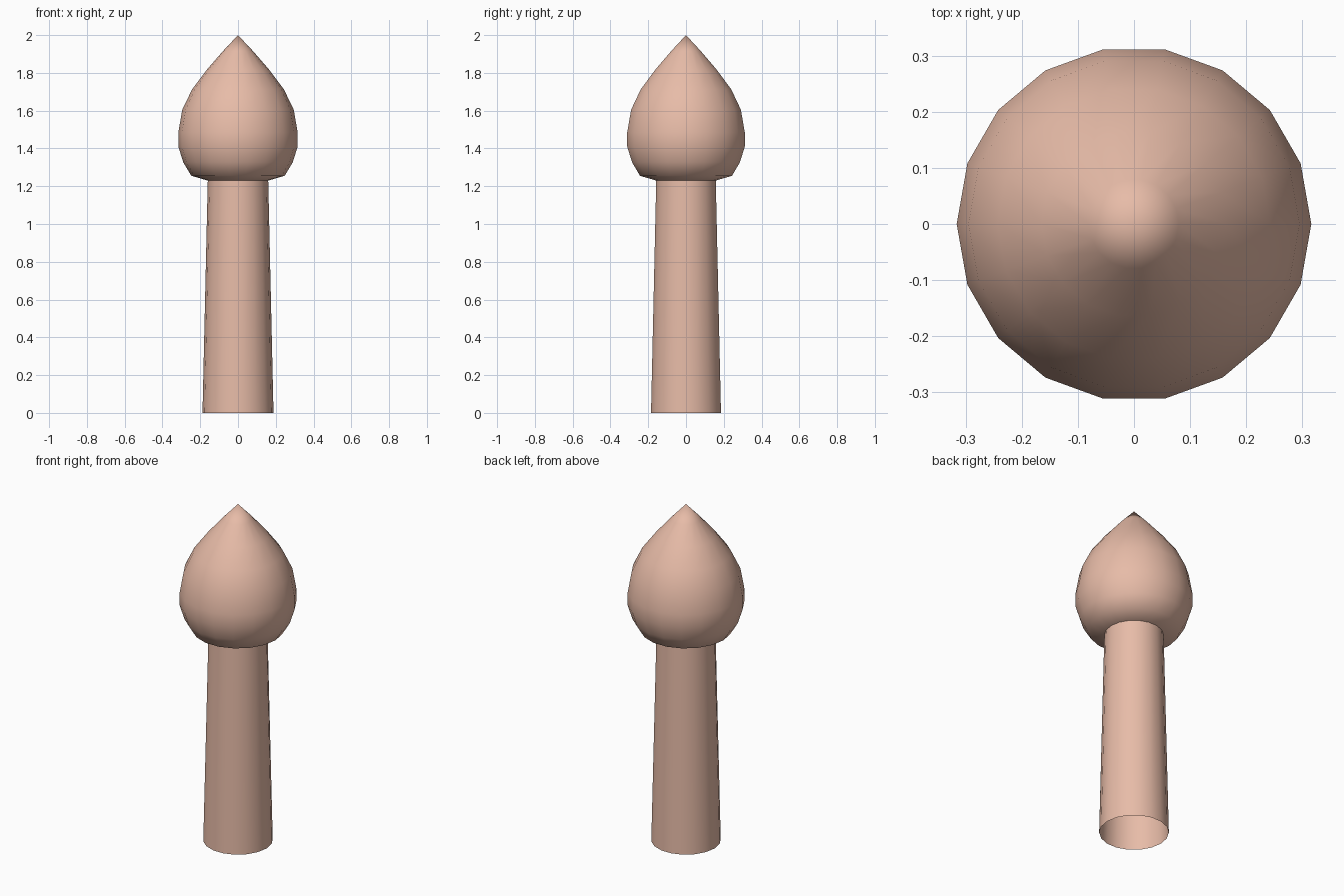
import bpy, bmesh, math

if "Cube" in bpy.data.objects:
    bpy.data.objects.remove(bpy.data.objects["Cube"])

SIDES = 18

mat = bpy.data.materials.new("peach")
mat.diffuse_color = (0.8, 0.5, 0.39, 1)
mat.use_nodes = True
mat.node_tree.nodes["Principled BSDF"].inputs["Base Color"].default_value = mat.diffuse_color


def lathe(name, profile):
    """Turn (radius, height) points about z; radius 0 makes a pole."""
    bm = bmesh.new()
    rings = []
    for r, z in profile:
        n = SIDES if r > 0 else 1
        rings.append([bm.verts.new((r * math.cos(2 * math.pi * i / SIDES),
                                    r * math.sin(2 * math.pi * i / SIDES), z))
                      for i in range(n)])
    for low, high in zip(rings, rings[1:]):
        for i in range(SIDES):
            j = (i + 1) % SIDES
            if len(high) == 1:
                bm.faces.new((low[i], low[j], high[0]))
            else:
                bm.faces.new((low[i], low[j], high[j], high[i]))
    mesh = bpy.data.meshes.new(name)
    bm.to_mesh(mesh)
    bm.free()
    obj = bpy.data.objects.new(name, mesh)
    bpy.context.collection.objects.link(obj)
    mesh.materials.append(mat)
    mesh.shade_smooth()
    return obj


# tapered trunk, open at the bottom
lathe("trunk", [(0.188, 0), (0.16, 1.23)])

# teardrop crown that meets the trunk top
lathe("crown", [(0.16, 1.23), (0.247, 1.255), (0.29, 1.327), (0.316, 1.41),
                (0.316, 1.485), (0.295, 1.605), (0.243, 1.713),
                (0.165, 1.817), (0.08, 1.915), (0, 2)])
